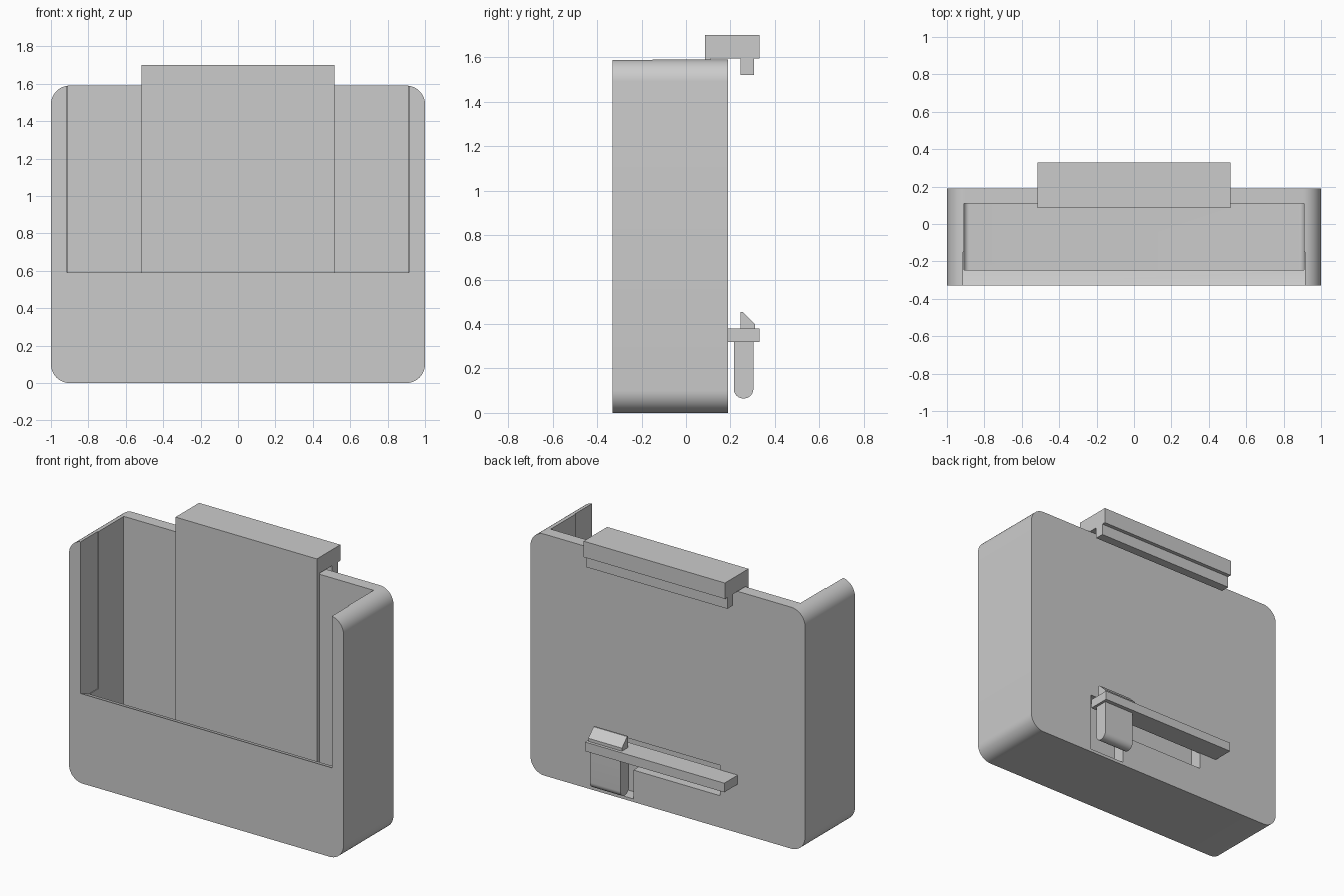
import bpy, math
from mathutils import Vector

if "Cube" in bpy.data.objects:
    bpy.data.objects.remove(bpy.data.objects["Cube"])

plastic = bpy.data.materials.new("light grey plastic")
plastic.diffuse_color = (0.6, 0.6, 0.6, 1)
plastic.use_nodes = True
plastic.node_tree.nodes["Principled BSDF"].inputs["Base Color"].default_value = plastic.diffuse_color


def prism(name, pts, lo, hi, axis):
    """Extrude a 2D outline: axis 'y' takes (x, z) points, axis 'x' takes (y, z) points."""
    place = (lambda p, d: (p[0], d, p[1])) if axis == 'y' else (lambda p, d: (d, p[0], p[1]))
    n = len(pts)
    verts = [place(p, lo) for p in pts] + [place(p, hi) for p in pts]
    faces = [tuple(range(n)), tuple(range(2 * n - 1, n - 1, -1))]
    faces += [((i + 1) % n, i, n + i, n + (i + 1) % n) for i in range(n)]
    if axis == 'x':
        faces = [f[::-1] for f in faces]
    if sum(a[0] * b[1] - b[0] * a[1] for a, b in zip(pts, pts[1:] + pts[:1])) < 0:
        faces = [f[::-1] for f in faces]
    mesh = bpy.data.meshes.new(name)
    mesh.from_pydata(verts, [], faces)
    mesh.materials.append(plastic)
    ob = bpy.data.objects.new(name, mesh)
    bpy.context.collection.objects.link(ob)
    return ob


def rect(a0, a1, z0, z1):
    return [(a0, z0), (a1, z0), (a1, z1), (a0, z1)]


def rounded(a0, a1, z0, z1, r_bottom, r_top, seg=10):
    """Counter-clockwise rectangle with rounded lower and upper corners."""
    pts = []
    corners = [(a0, z0, 1, 1, r_bottom, 180), (a1, z0, -1, 1, r_bottom, 270),
               (a1, z1, -1, -1, r_top, 0), (a0, z1, 1, -1, r_top, 90)]
    for a, z, sa, sz, r, start in corners:
        if r == 0:
            pts.append((a, z))
            continue
        for i in range(seg + 1):
            t = math.radians(start + 90 * i / seg)
            pts.append((a + sa * r + r * math.cos(t), z + sz * r + r * math.sin(t)))
    return pts


def cut(ob, cutters):
    for c in cutters:
        c.hide_render = True
        m = ob.modifiers.new("cut", 'BOOLEAN')
        m.operation, m.solver, m.object = 'DIFFERENCE', 'EXACT', c
    dg = bpy.context.evaluated_depsgraph_get()
    mesh = bpy.data.meshes.new_from_object(ob.evaluated_get(dg))
    ob.modifiers.clear()
    ob.data = mesh
    for c in cutters:
        bpy.data.objects.remove(c)


def smooth(ob):
    bpy.ops.object.select_all(action='DESELECT')
    ob.select_set(True)
    bpy.context.view_layer.objects.active = ob
    bpy.ops.object.shade_smooth_by_angle(angle=math.radians(30))


# Open bin with rounded corners
body = prism("bin_body", rounded(-1, 1, 0, 1.59, 0.1, 0.1), -0.33, 0.19, 'y')
cavity = prism("cavity_cutter", rounded(-0.91, 0.91, 0.08, 2, 0.03, 0), -0.245, 0.11, 'y')
# Front opening with a lip sloping inward
opening = prism("opening_cutter", [(-0.5, 0.59), (-0.33, 0.59), (-0.245, 0.555),
                                   (-0.15, 0.555), (-0.15, 2), (-0.5, 2)], -0.915, 0.915, 'x')
# L-shaped slot in the back wall around the latch
slot = prism("slot_cutter", [(-0.38, 0.21), (0.25, 0.21), (0.25, 0.02), (0.51, 0.02),
                             (0.51, 0.41), (-0.38, 0.41)], 0.105, 0.3, 'y')
cut(body, [cavity, opening, slot])
smooth(body)

# Plate on the inside of the back wall, ending in the hanging hook
prism("hook_plate", [(0.085, 0.08), (0.11, 0.08), (0.11, 1.595), (0.245, 1.595), (0.245, 1.52),
                     (0.305, 1.52), (0.305, 1.595), (0.33, 1.595), (0.33, 1.70),
                     (0.085, 1.70)], -0.515, 0.515, 'x')

# Springy latch bar, anchored to the wall at one end
prism("latch_bar", rect(0.185, 0.33, 0.32, 0.38), -0.51, 0.505, 'x')

# Finger tab below the bar and wedge catch above it
tab = prism("latch_tab", rounded(0.215, 0.303, 0.065, 0.33, 0.043, 0), 0.265, 0.488, 'x')
smooth(tab)
prism("latch_catch", [(0.245, 0.375), (0.31, 0.375), (0.31, 0.40), (0.255, 0.455),
                      (0.245, 0.455)], 0.25, 0.495, 'x')
